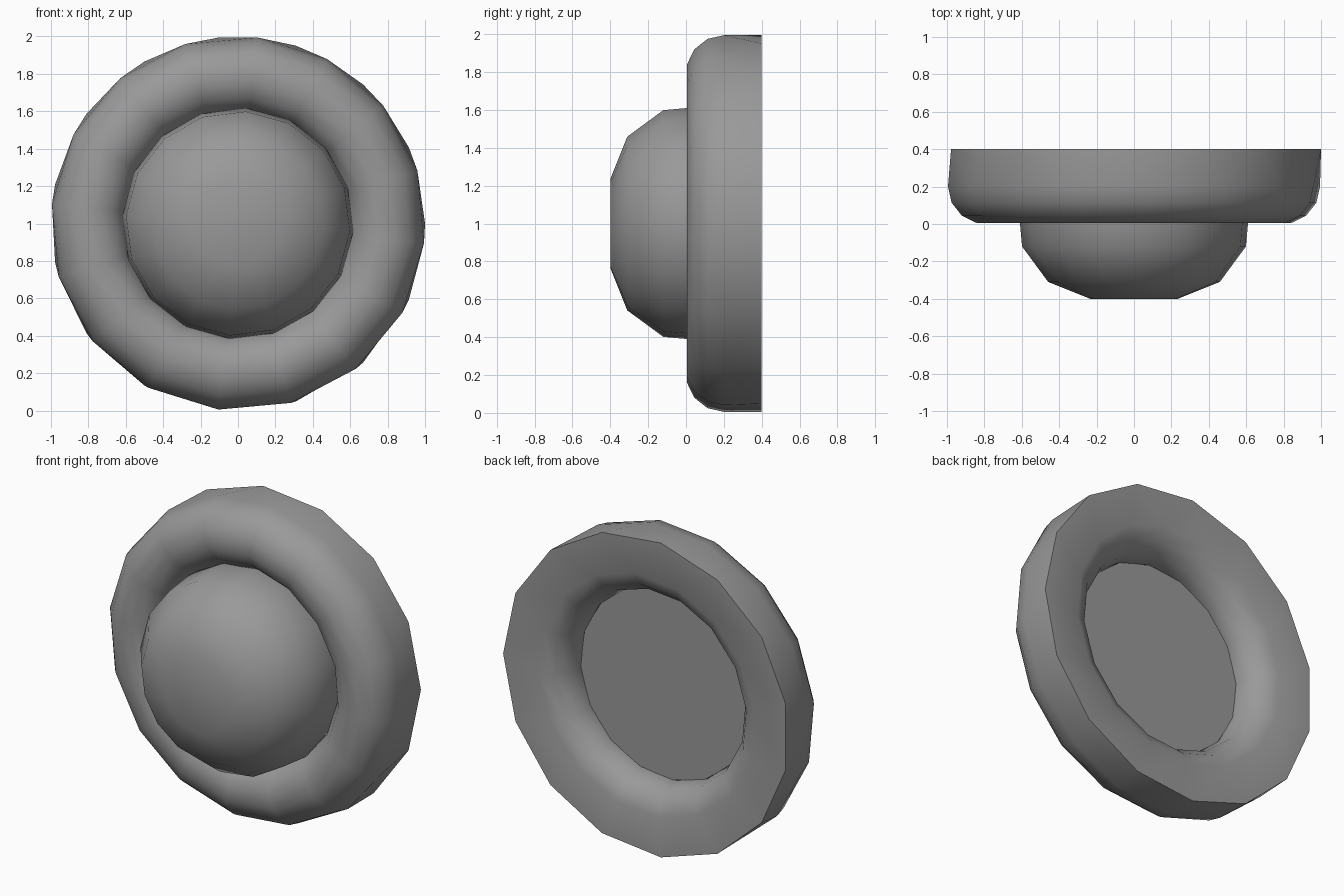
import bpy, bmesh
from math import sin, cos, pi, radians

old = bpy.data.objects.get("Cube")
if old:
    bpy.data.objects.remove(old, do_unlink=True)

grey = bpy.data.materials.new("mid grey")
grey.use_nodes = True
COLOUR = (0.32, 0.32, 0.32, 1)
grey.diffuse_color = COLOUR
grey.node_tree.nodes["Principled BSDF"].inputs["Base Color"].default_value = COLOUR


def ring(bm, radius, y, sides, start):
    """Circle of vertices around the front-to-back axis."""
    angles = [radians(start) + 2 * pi * i / sides for i in range(sides)]
    return [bm.verts.new((radius * cos(a), y, 1 + radius * sin(a))) for a in angles]


def join(bm, a, b):
    """Skin two rings: quads when the counts match, else a triangle strip."""
    na, nb = len(a), len(b)
    if na == nb:
        for i in range(na):
            k = (i + 1) % na
            bm.faces.new((a[i], a[k], b[k], b[i]))
        return
    i = j = 0
    while i < na or j < nb:
        if j == nb or (i < na and (i + 1) / na <= (j + 1) / nb):
            bm.faces.new((a[i % na], a[(i + 1) % na], b[j % nb]))
            i += 1
        else:
            bm.faces.new((a[i % na], b[(j + 1) % nb], b[j % nb]))
            j += 1


def finish(bm, name):
    bmesh.ops.recalc_face_normals(bm, faces=bm.faces)
    mesh = bpy.data.meshes.new(name)
    bm.to_mesh(mesh)
    bm.free()
    mesh.materials.append(grey)
    obj = bpy.data.objects.new(name, mesh)
    bpy.context.collection.objects.link(obj)
    bpy.ops.object.select_all(action='DESELECT')
    obj.select_set(True)
    bpy.context.view_layer.objects.active = obj
    bpy.ops.object.shade_smooth_by_angle(angle=radians(40))


# Outer ring: round tube whose outer back corner is squared off
bm = bmesh.new()
TUBE = 14
tube = []
for k in range(11):
    a = 2 * pi * k / TUBE
    tube.append(ring(bm, 0.8 + 0.2 * cos(a), 0.2 - 0.2 * sin(a), 16, -6))
for a, b in zip(tube, tube[1:]):
    join(bm, a, b)
back_edge = ring(bm, 1, 0.4, 15, 0)
join(bm, tube[0], back_edge)
join(bm, tube[-1], back_edge)
finish(bm, "outer_ring")

# Dome: rounded front with a flat cap and a flat back disc
bm = bmesh.new()
PROFILE = [(0.235, -0.4), (0.46, -0.31), (0.6, -0.12), (0.62, 0.1), (0.6, 0.2)]
rows = [ring(bm, r, y, 16, -4) for r, y in PROFILE]
for a, b in zip(rows, rows[1:]):
    join(bm, a, b)
bm.faces.new(rows[0])
bm.faces.new(rows[-1])
finish(bm, "centre_dome")
